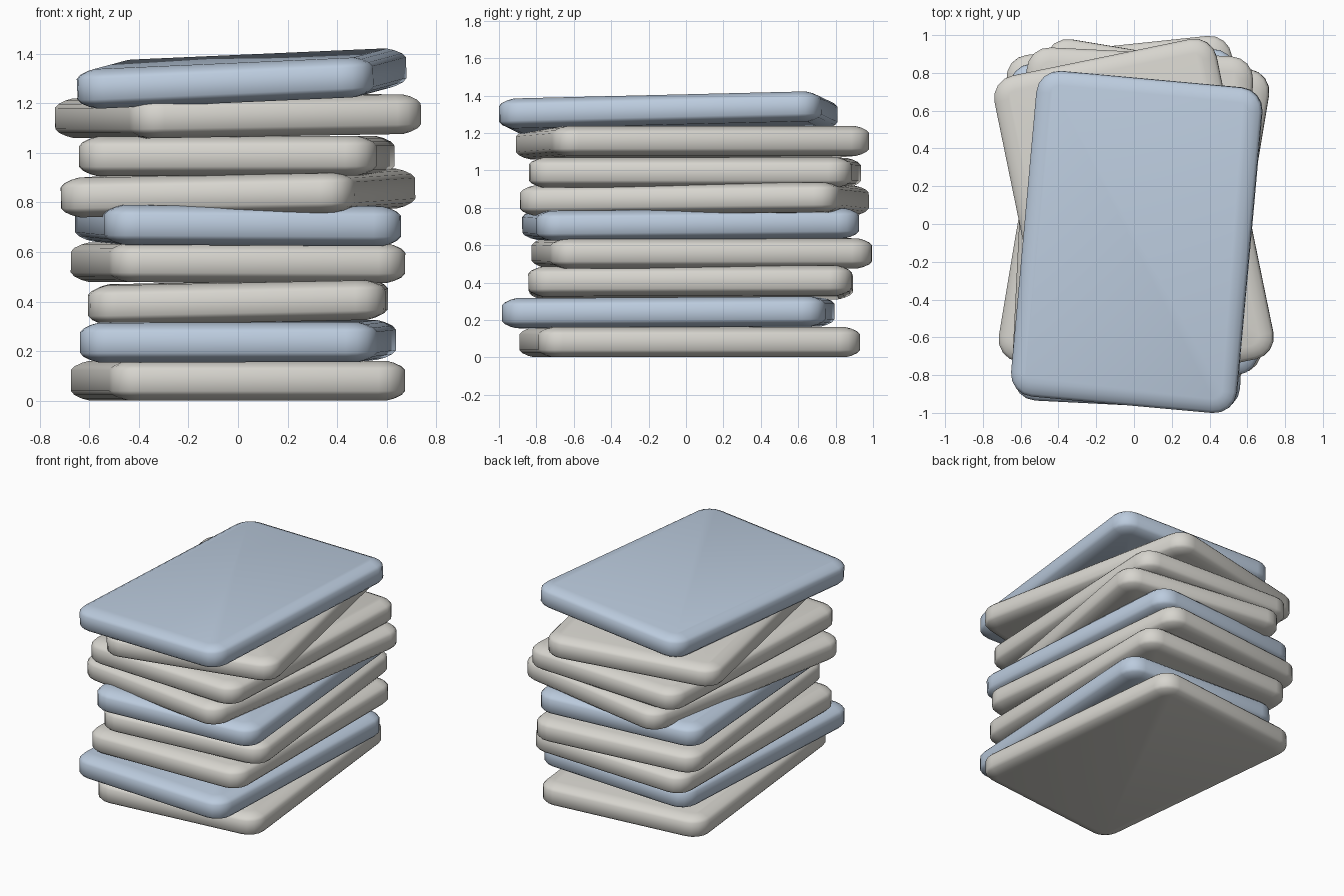
import bpy, bmesh, math
from mathutils import Matrix

if "Cube" in bpy.data.objects:
    bpy.data.objects.remove(bpy.data.objects["Cube"])


def material(name, rgb):
    m = bpy.data.materials.new(name)
    m.diffuse_color = (*rgb, 1)
    m.use_nodes = True
    m.node_tree.nodes["Principled BSDF"].inputs["Base Color"].default_value = m.diffuse_color
    return m


GREY = material("warm grey", (0.68, 0.665, 0.62))
BLUE = material("pale blue", (0.50, 0.60, 0.73))

W, L, T = 1.20, 1.73, 0.16      # slab width, length, thickness
R, SEG = 0.12, 4                # corner radius and segments
# Edge profile: (inset, height)
RIM = [(0.075, 0), (0.045, 0.008), (0.015, 0.022), (0, 0.038)]
PROFILE = [(i, z - T / 2) for i, z in RIM] + [(i, T / 2 - z) for i, z in reversed(RIM)]


def outline(inset):
    """Rounded rectangle shrunk by the inset."""
    r = R - inset
    pts = []
    for k, (sx, sy) in enumerate([(1, 1), (-1, 1), (-1, -1), (1, -1)]):
        for s in range(SEG + 1):
            a = math.pi / 2 * (k + s / SEG)
            pts.append((sx * (W / 2 - R) + r * math.cos(a),
                        sy * (L / 2 - R) + r * math.sin(a)))
    return pts


def slab(name, x, y, z, turn, roll, pitch, mat):
    bm = bmesh.new()
    rings = [[bm.verts.new((px, py, h)) for px, py in outline(i)] for i, h in PROFILE]
    n = len(rings[0])
    for a, b in zip(rings, rings[1:]):
        for j in range(n):
            k = (j + 1) % n
            bm.faces.new((a[j], a[k], b[k], b[j]))
    bm.faces.new(list(reversed(rings[0])))
    bm.faces.new(rings[-1])
    # roll lifts the right side, pitch lifts the back
    bm.transform(Matrix.Translation((x, y, z))
                 @ Matrix.Rotation(-roll, 4, 'Y') @ Matrix.Rotation(pitch, 4, 'X')
                 @ Matrix.Rotation(math.radians(turn), 4, 'Z'))
    me = bpy.data.meshes.new(name)
    bm.to_mesh(me)
    bm.free()
    me.materials.append(mat)
    ob = bpy.data.objects.new(name, me)
    bpy.context.collection.objects.link(ob)
    bpy.context.view_layer.objects.active = ob
    ob.select_set(True)
    bpy.ops.object.shade_smooth_by_angle(angle=math.radians(50))
    ob.select_set(False)


# Stack from the bottom: x, y, z, turn in degrees, roll, pitch, colour
STACK = [
    (0.00, 0.02, 0.081, 6.0, 0, 0, GREY),
    (0.00, -0.095, 0.24, -2.9, 0.002, 0.006, BLUE),
    (0.00, 0.025, 0.398, -0.4, 0.02, 0.003, GREY),
    (0.00, 0.085, 0.557, 6.0, -0.003, 0.0, GREY),
    (0.00, 0.025, 0.713, 4.6, -0.006, 0.008, BLUE),
    (0.00, 0.045, 0.838, -9.5, 0.02, 0.008, GREY),
    (-0.005, 0.047, 0.987, -2.8, 0.002, 0.0, GREY),
    (0.00, 0.035, 1.148, 11.6, 0.016, 0.004, GREY),
    (0.015, -0.095, 1.30, -5.2, 0.046, 0.02, BLUE),
]
for i, row in enumerate(STACK, 1):
    slab(f"slab_{i}", *row)
